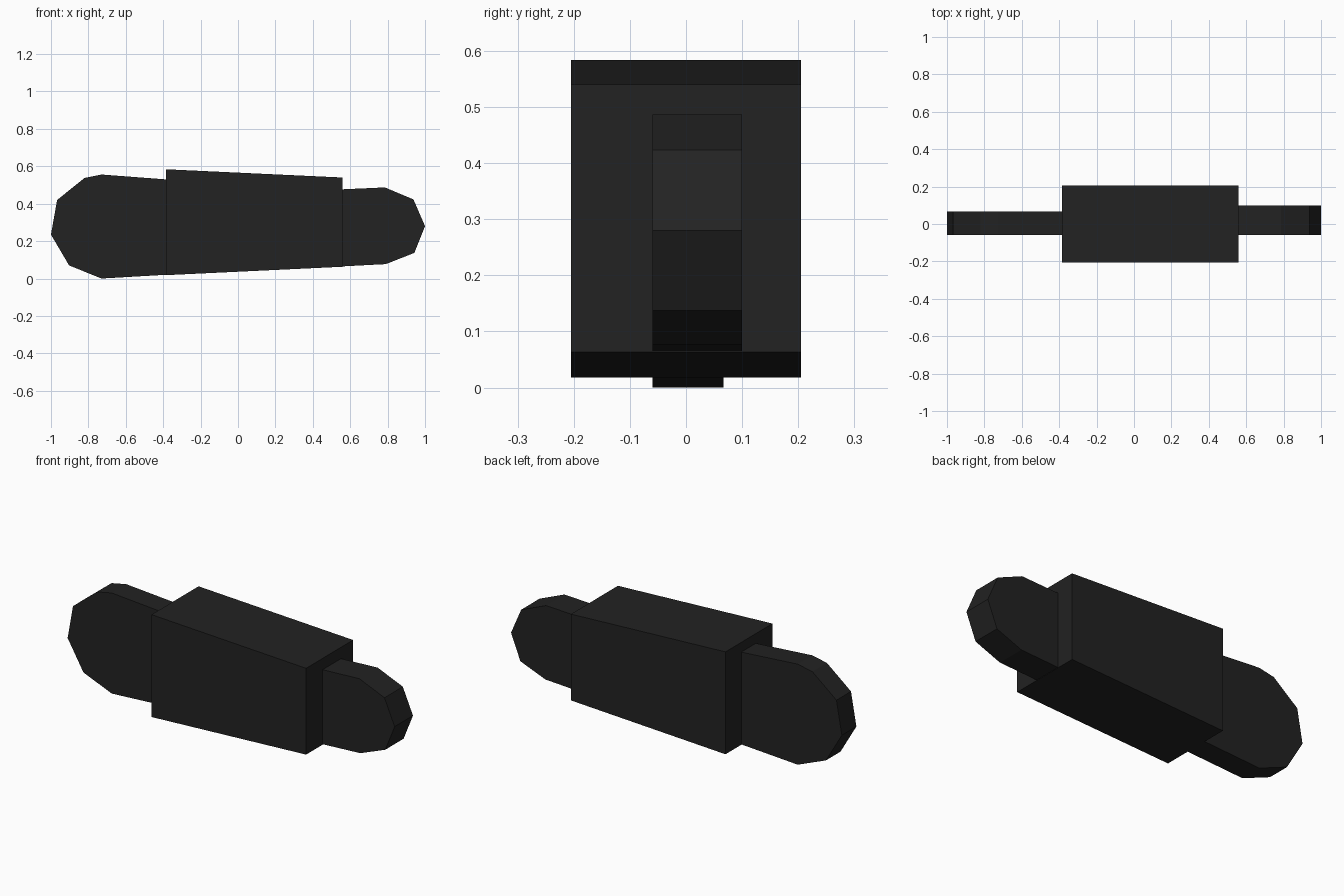
import bpy
import bmesh

if "Cube" in bpy.data.objects:
    bpy.data.objects.remove(bpy.data.objects["Cube"], do_unlink=True)

# Single near-black colour
COLOUR = (0.016, 0.016, 0.016, 1.0)
black = bpy.data.materials.new("matte black")
black.use_nodes = True
black.diffuse_color = COLOUR
black.node_tree.nodes["Principled BSDF"].inputs["Base Color"].default_value = COLOUR


def extruded_part(name, profile, y_front, y_back):
    """Extrude an x-z side profile from y_front to y_back."""
    bm = bmesh.new()
    face = bm.faces.new([bm.verts.new((x, y_front, z)) for x, z in profile])
    result = bmesh.ops.extrude_face_region(bm, geom=[face])
    moved = [v for v in result["geom"] if isinstance(v, bmesh.types.BMVert)]
    bmesh.ops.translate(bm, verts=moved, vec=(0, y_back - y_front, 0))
    bmesh.ops.recalc_face_normals(bm, faces=bm.faces)
    mesh = bpy.data.meshes.new(name)
    bm.to_mesh(mesh)
    bm.free()
    mesh.materials.append(black)
    obj = bpy.data.objects.new(name, mesh)
    bpy.context.collection.objects.link(obj)
    return obj


# Tapered central block
extruded_part("center_block",
              [(-0.385, 0.018), (0.56, 0.063), (0.56, 0.54), (-0.385, 0.584)],
              -0.205, 0.205)

# Large rounded end plate
extruded_part("large_end_plate",
              [(-0.385, 0.02), (-0.385, 0.53), (-0.73, 0.556), (-0.82, 0.538),
               (-0.967, 0.42), (-1.0, 0.235), (-0.903, 0.07), (-0.73, 0.0)],
              -0.06, 0.067)

# Small rounded end plate
extruded_part("small_end_plate",
              [(0.56, 0.065), (0.79, 0.077), (0.943, 0.137), (1.0, 0.28),
               (0.938, 0.423), (0.785, 0.487), (0.56, 0.477)],
              -0.06, 0.1)
